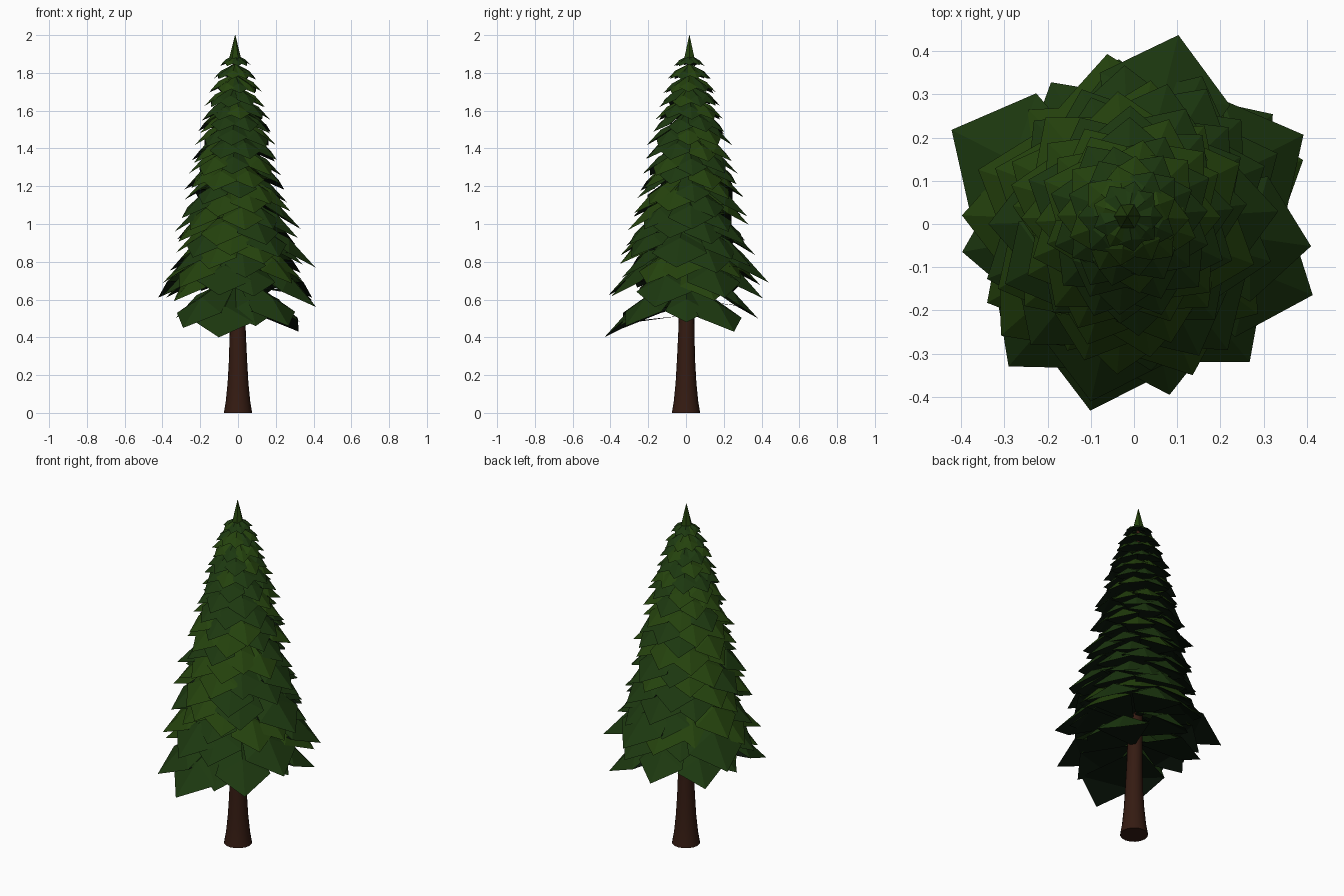
import bpy, bmesh, math, random
from mathutils import Vector

if "Cube" in bpy.data.objects:
    bpy.data.objects.remove(bpy.data.objects["Cube"])

random.seed(7)
TOP = Vector((-0.015, 0.018))


def axis(z):
    """Slightly leaning trunk centre at height z."""
    return TOP * max(0.0, min(1.0, (z - 0.3) / 1.2))


def material(name, rgb):
    m = bpy.data.materials.new(name)
    m.diffuse_color = (*rgb, 1)
    m.use_nodes = True
    m.node_tree.nodes["Principled BSDF"].inputs["Base Color"].default_value = m.diffuse_color
    return m


def make_object(name, bm, mats):
    mesh = bpy.data.meshes.new(name)
    bm.to_mesh(mesh)
    bm.free()
    ob = bpy.data.objects.new(name, mesh)
    bpy.context.collection.objects.link(ob)
    for m in mats:
        mesh.materials.append(m)
    return ob


def lathe(name, profile, sides, mat, smooth):
    """Rings of (radius, z) around the leaning axis, capped at both ends."""
    bm = bmesh.new()
    rings = []
    for r, z in profile:
        c = axis(z)
        rings.append([bm.verts.new((c.x + r * math.cos(2 * math.pi * i / sides),
                                    c.y + r * math.sin(2 * math.pi * i / sides), z))
                      for i in range(sides)])
    for a, b in zip(rings, rings[1:]):
        for i in range(sides):
            j = (i + 1) % sides
            f = bm.faces.new((a[i], a[j], b[j], b[i]))
            f.smooth = smooth
    bm.faces.new(rings[0][::-1])
    bm.faces.new(rings[-1])
    return make_object(name, bm, [mat])


def bough(bm, angle, length, tip_z, shade):
    """Solid folded kite: ridge on top, widest near the drooping tip, dark underside."""
    c = axis(tip_z)
    ca, sa = math.cos(angle), math.sin(angle)

    def p(r, s, h):
        r, s = r * length, s * length
        return bm.verts.new((c.x + r * ca - s * sa, c.y + r * sa + s * ca, tip_z + h * length))

    root, ridge, tip, low = p(0.03, 0, 0.68), p(0.66, 0, 0.37), p(1, 0, 0), p(0.03, 0, 0.26)
    corners = []
    for s in (1, -1):
        inner, corner = p(0.05, 0.08 * s, 0.62), p(0.71, 0.35 * s, 0.18)
        corners.append(corner)
        for vs in ((root, ridge, corner, inner), (ridge, tip, corner)):
            f = bm.faces.new(vs if s < 0 else vs[::-1])
            f.normal_update()
            if f.normal.z < 0:
                f.normal_flip()
            f.material_index = shade
    for end in (tip, low):
        f = bm.faces.new((corners[0], end, corners[1]))
        f.normal_update()
        if f.normal.z > 0:
            f.normal_flip()
        f.material_index = 2


bark = material("bark", (0.035, 0.011, 0.006))
greens = [material("needles_dark", (0.012, 0.040, 0.005)),
          material("needles_light", (0.018, 0.055, 0.004)),
          material("needles_underside", (0.004, 0.010, 0.004))]

# trunk with flared foot, and the pointed leader at the top
lathe("trunk", [(0.075, 0), (0.065, 0.06), (0.055, 0.16), (0.048, 0.28), (0.043, 0.42),
                (0.036, 0.8), (0.022, 1.4), (0.010, 1.9)], 16, bark, True)
lathe("treetop", [(0.032, 1.875), (0.001, 2.0)], 6, greens[1], False)

# whorls of boughs, longer and more irregular toward the bottom
bm = bmesh.new()
TIERS = 18
for k in range(TIERS):
    t = k / (TIERS - 1)
    z = 1.84 - 1.22 * t
    r = 0.083 + 0.32 * t ** 0.78
    n = 9 if k < 5 else 8
    for i in range(n):
        wob = 0.15 + 0.85 * t
        a = 2 * math.pi * (i + 0.5 * (k % 2)) / n + random.uniform(-0.2, 0.2) * wob
        length = r * (1 + random.uniform(-0.13, 0.07) * wob)
        bough(bm, a, length, z + random.uniform(-0.03, 0.03) * wob, random.randint(0, 1))

# ragged lowest boughs: direction, reach, tip height
for deg, length, z in ((-103, 0.445, 0.40), (-131, 0.44, 0.45), (-50, 0.42, 0.46),
                       (153, 0.47, 0.61), (27, 0.445, 0.61), (-22, 0.45, 0.56),
                       (76, 0.445, 0.69), (95, 0.38, 0.50), (-8, 0.42, 0.77),
                       (-170, 0.40, 0.62), (142, 0.35, 0.47), (-75, 0.37, 0.46),
                       (38, 0.41, 0.43), (180, 0.33, 0.50), (0, 0.33, 0.48)):
    bough(bm, math.radians(deg), length, z, 0)
make_object("boughs", bm, greens)
